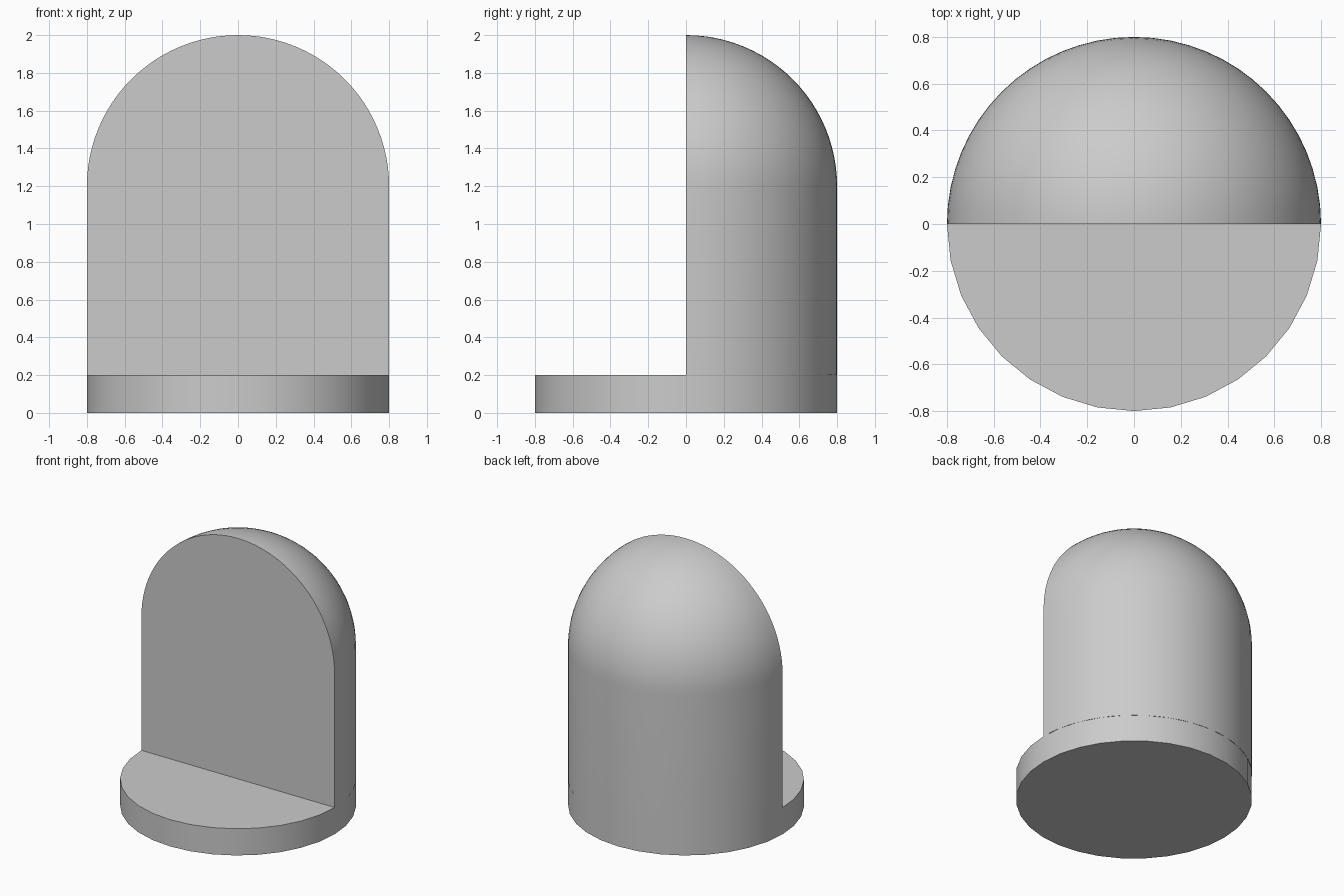
import bpy, bmesh, math
from mathutils import Vector

cube = bpy.data.objects.get("Cube")
if cube:
    bpy.data.objects.remove(cube)

RADIUS = 0.8
BASE_TOP = 0.2
DOME_START = 1.2

grey = bpy.data.materials.new("light_grey")
grey.use_nodes = True
colour = (0.6, 0.6, 0.6, 1)
grey.diffuse_color = colour
grey.node_tree.nodes["Principled BSDF"].inputs["Base Color"].default_value = colour


def finish(name, bm):
    """Turn a bmesh into a smooth, sharp-edged object."""
    bmesh.ops.recalc_face_normals(bm, faces=bm.faces[:])
    mesh = bpy.data.meshes.new(name)
    bm.to_mesh(mesh)
    bm.free()
    mesh.materials.append(grey)
    obj = bpy.data.objects.new(name, mesh)
    bpy.context.collection.objects.link(obj)
    bpy.ops.object.select_all(action="DESELECT")
    obj.select_set(True)
    bpy.context.view_layer.objects.active = obj
    bpy.ops.object.shade_smooth_by_angle(angle=math.radians(30))
    return obj


# Round base disc
bm = bmesh.new()
bmesh.ops.create_cone(bm, cap_ends=True, segments=32, radius1=RADIUS,
                      radius2=RADIUS, depth=BASE_TOP)
bmesh.ops.translate(bm, verts=bm.verts[:], vec=(0, 0, BASE_TOP / 2))
finish("base_disc", bm)

# Half-round body with quarter-sphere top: spin a profile through the back half
bm = bmesh.new()
points = [Vector((RADIUS, 0, BASE_TOP))]
for i in range(25):
    a = math.pi / 2 * i / 24
    points.append(Vector((RADIUS * math.cos(a), 0, DOME_START + RADIUS * math.sin(a))))
verts = [bm.verts.new(p) for p in points]
edges = [bm.edges.new(pair) for pair in zip(verts, verts[1:])]
bmesh.ops.spin(bm, geom=verts + edges, cent=(0, 0, 0), axis=(0, 0, 1),
               angle=math.pi, steps=32)
bmesh.ops.remove_doubles(bm, verts=bm.verts[:], dist=0.0001)

# Flat front and underside close the open boundary
front = [e for e in bm.edges if e.is_boundary
         and all(abs(v.co.y) < 0.0001 for v in e.verts)]
rim = [e for e in bm.edges if e.is_boundary and e not in front]
ends = [v for v in bm.verts if abs(v.co.y) < 0.0001 and abs(v.co.z - BASE_TOP) < 0.0001]
chord = bm.edges.new(ends)
bmesh.ops.contextual_create(bm, geom=front + [chord])
bmesh.ops.contextual_create(bm, geom=rim + [chord])
finish("half_dome_body", bm)
